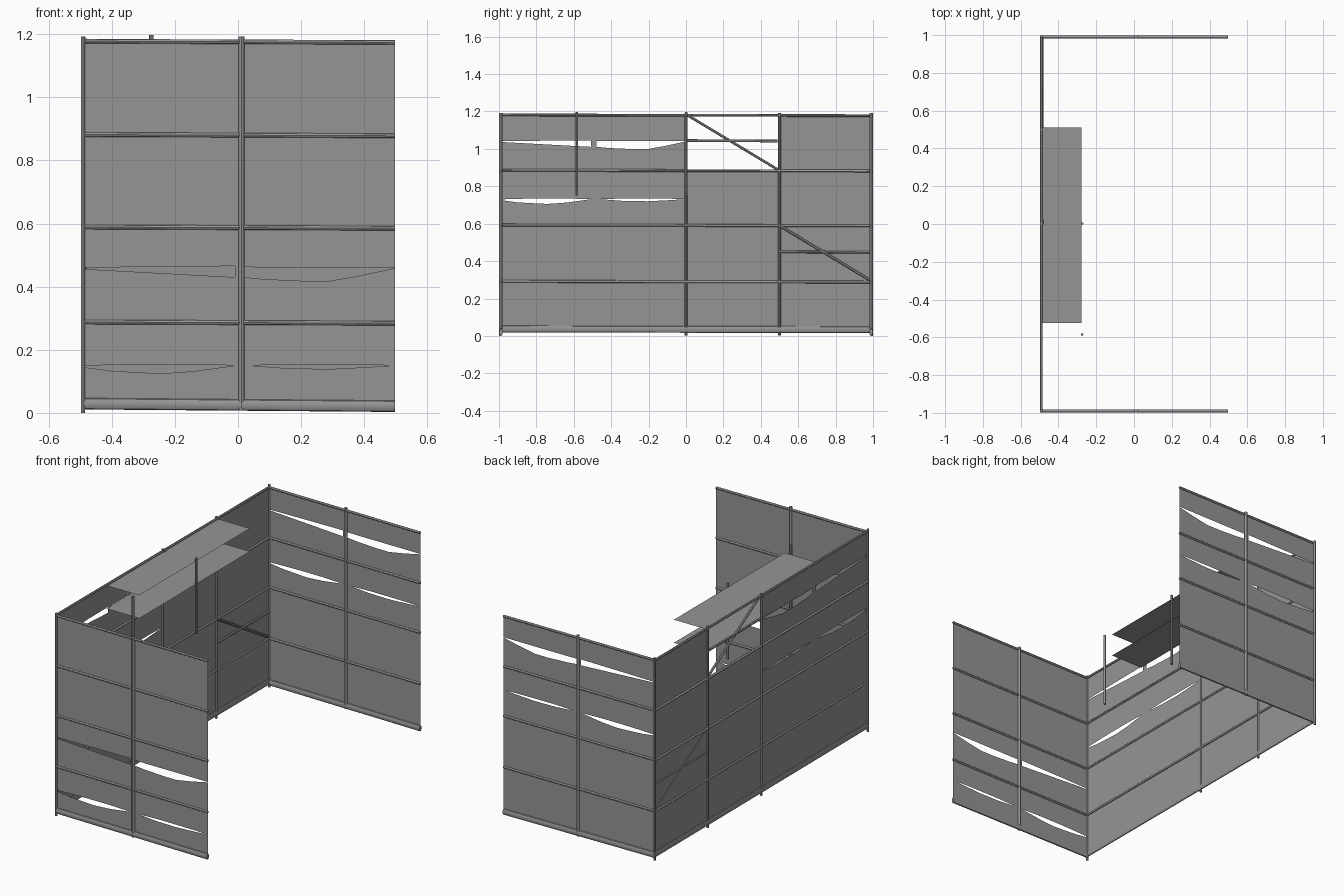
import bpy, bmesh
from mathutils import Vector, Matrix

if "Cube" in bpy.data.objects:
    bpy.data.objects.remove(bpy.data.objects["Cube"])

# dark grey for every part
GREY = bpy.data.materials.new("dark_grey")
GREY.diffuse_color = (0.3, 0.3, 0.3, 1)
GREY.use_nodes = True
GREY.node_tree.nodes["Principled BSDF"].inputs["Base Color"].default_value = GREY.diffuse_color

def finish(name, bm, smooth=False):
    me = bpy.data.meshes.new(name)
    bm.to_mesh(me)
    bm.free()
    me.materials.append(GREY)
    ob = bpy.data.objects.new(name, me)
    bpy.context.collection.objects.link(ob)
    if smooth:
        bpy.ops.object.select_all(action='DESELECT')
        ob.select_set(True)
        bpy.context.view_layer.objects.active = ob
        bpy.ops.object.shade_smooth_by_angle()
    return ob

def tube(name, a, b, r=0.007, flat=1.0):
    """Tube from a to b; flat squashes it sideways."""
    a, b = Vector(a), Vector(b)
    d = b - a
    bm = bmesh.new()
    bmesh.ops.create_cone(bm, cap_ends=True, segments=12, radius1=r, radius2=r, depth=d.length)
    w = d.normalized()
    up = Vector((0, 0, 1)) if abs(w.z) < 0.95 else Vector((0, 1, 0))
    side = up.cross(w).normalized()
    rot = Matrix((side * flat, w.cross(side), w)).transposed().to_4x4()
    bmesh.ops.transform(bm, matrix=Matrix.Translation((a + b) / 2) @ rot, verts=bm.verts)
    return finish(name, bm, True)

# tear outlines: (distance along sheet, lower edge, upper edge)
LOW_TEAR = [(0, .145, .149), (.09, .133, .152), (.2, .127, .154), (.25, .125, .154),
            (.35, .132, .154), (.48, .15, .15), (.53, .15, .15), (.65, .141, .154),
            (.78, .139, .154), (.9, .145, .153), (.975, .15, .15), (.985, .15, .15)]
HIGH_TEAR = [(0, .456, .46), (.24, .443, .463), (.48, .43, .465), (.48, .45, .45),
             (.51, .45, .45), (.51, .43, .462), (.57, .424, .461), (.70, .418, .461),
             (.78, .418, .461), (.88, .436, .461), (.985, .459, .461)]

def sheet(name, place, length, z0, z1, tears=(), dz=0.0):
    """Thin sheet; place(u, z) gives the 3D point."""
    bm = bmesh.new()
    def quad(u0, u1, b0, b1, t0, t1):
        bm.faces.new([bm.verts.new(place(u, z)) for u, z in ((u0, b0), (u1, b1), (u1, t1), (u0, t0))])
    if not tears:
        quad(0, length, z0, z0, z1, z1)
    bottom = z0
    for i, tear in enumerate(tears):
        top = z1 if i == len(tears) - 1 else 0.29 + dz
        k = length / 0.985
        for (ua, la, ha), (ub, lb, hb) in zip(tear, tear[1:]):
            if ub - ua < 1e-5:
                continue
            quad(ua * k, ub * k, bottom, bottom, la + dz, lb + dz)
            quad(ua * k, ub * k, ha + dz, hb + dz, top, top)
        bottom = top
    bmesh.ops.remove_doubles(bm, verts=bm.verts, dist=1e-5)
    finish(name, bm)

X, Y, TOP = -0.491, 0.99, 1.176
LEVELS = (0.286, 0.587, 0.880, TOP)

# end walls: torn sheet, rails, posts and bottom roll
for label, y, dz in (("front", -Y, 0.0), ("back", Y, 0.588)):
    sheet(label + "_sheet", lambda u, z: (X + u, y, z), 0.988, 0.02, TOP, (LOW_TEAR, HIGH_TEAR), dz)
    for i, z in enumerate(LEVELS):
        tube(f"{label}_rail_{i}", (X, y, z + .002), (0.497, y, z - .002))
    tube(label + "_bottom_roll", (X, y, .029), (0.497, y, .021), .018, 0.5)
    tube(label + "_middle_post", (0.011, y, .008), (0.011, y, 1.192), .009)
    tube(label + "_corner_post", (X, y * 1.003, 0), (X, y * 1.003, 1.193))

# long side wall
def side(y0):
    return lambda u, z: (X, y0 + u, z)

sheet("side_sheet_torn", side(-Y), Y, 0.03, TOP + .006, (LOW_TEAR, HIGH_TEAR), 0.581)
sheet("side_sheet_middle", side(0), 0.5, 0.03, 0.882)
sheet("side_sheet_end", side(0.5), 0.49, 0.03, TOP + .006)
for i, z in enumerate(LEVELS):
    tube(f"side_rail_{i}", (X, -Y, z + .006), (X, Y, z + .002))
tube("side_bottom_roll", (X, -Y, .037), (X, Y, .033), .018, 0.4)
for i, y in enumerate((0, 0.5)):
    tube(f"side_post_{i}", (X, y, .003), (X, y, 1.193))

# diagonal braces and guard rails
for i, (y, z) in enumerate(((0, 0.885), (0.5, 0.29))):
    tube(f"brace_{i}", (X + .004, y, z + .3), (X + .004, y + .49, z + .005))
    tube(f"guard_rail_{i}", (X + .004, y, z + .16), (X + .004, y + .49, z + .157))

# shelves and free inner posts
for i, z in enumerate((1.04, 1.176)):
    bm = bmesh.new()
    bm.faces.new([bm.verts.new((x, y, z)) for x, y in
                  ((X, -.523), (-.278, -.523), (-.278, .51), (X, .51))])
    finish(f"shelf_{i}", bm)
for i, y in enumerate((-0.585, 0.002)):
    tube(f"inner_post_{i}", (-.275, y, .75), (-.275, y, 1.197))
